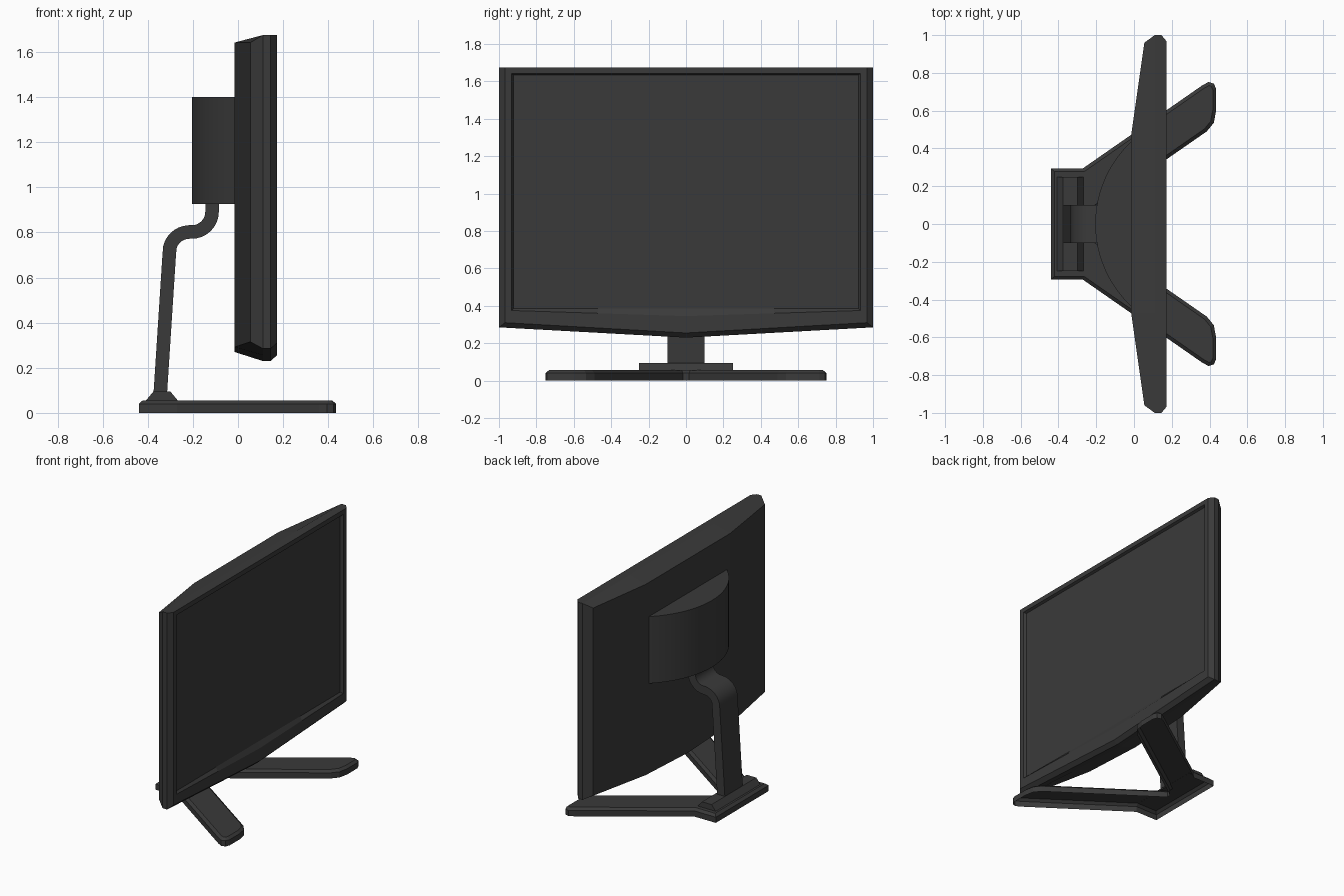
import bpy, bmesh, math
from mathutils import Vector

if "Cube" in bpy.data.objects:
    bpy.data.objects.remove(bpy.data.objects["Cube"])

dark = bpy.data.materials.new("dark_plastic")
dark.diffuse_color = (0.042, 0.042, 0.042, 1)
dark.use_nodes = True
dark.node_tree.nodes["Principled BSDF"].inputs["Base Color"].default_value = dark.diffuse_color


def finish(name, bm, smooth=False, recalc=True):
    if recalc:
        bmesh.ops.recalc_face_normals(bm, faces=bm.faces[:])
    me = bpy.data.meshes.new(name)
    bm.to_mesh(me)
    bm.free()
    ob = bpy.data.objects.new(name, me)
    bpy.context.collection.objects.link(ob)
    me.materials.append(dark)
    if smooth:
        bpy.ops.object.select_all(action='DESELECT')
        ob.select_set(True)
        bpy.context.view_layer.objects.active = ob
        bpy.ops.object.shade_smooth_by_angle(angle=math.radians(35))
    return ob


def skin(bm, rings):
    """Join successive closed rings with quads; returns the vertex rings."""
    loops = [[bm.verts.new(p) for p in r] for r in rings]
    for a, b in zip(loops, loops[1:]):
        n = len(a)
        for i in range(n):
            j = (i + 1) % n
            bm.faces.new((a[i], a[j], b[j], b[i]))
    return loops


def prism(name, outline, place, lo, hi, smooth=False):
    """Capped prism; place(u, v, t) maps the outline at depth t to 3D."""
    bm = bmesh.new()
    loops = skin(bm, [[place(u, v, t) for u, v in outline] for t in (lo, hi)])
    for l in loops:
        bm.faces.new(l)
    return finish(name, bm, smooth)


# Display panel: rings of the outline from the tapered back to the recessed screen
BREAK = 0.47


def panel_ring(x, w, top, mid, end, x_centre=None):
    ys = (-w, -BREAK, 0, BREAK, w)
    xs = [x if abs(y) == w or x_centre is None else x_centre for y in ys]
    bottom = [(xx, y, mid + (end - mid) * abs(y) / w) for xx, y in zip(xs, ys)]
    upper = [(xx, y, top) for xx, y in zip(xs, ys)]
    return bottom + upper[::-1]


bm = bmesh.new()
loops = skin(bm, [
    panel_ring(0.055, 0.96, 1.642, 0.27, 0.315, -0.015),
    panel_ring(0.11, 1.0, 1.675, 0.23, 0.285),
    panel_ring(0.145, 1.0, 1.675, 0.23, 0.285),
    panel_ring(0.172, 0.968, 1.675, 0.255, 0.31),
    panel_ring(0.172, 0.932, 1.642, 0.345, 0.375),
    panel_ring(0.155, 0.922, 1.634, 0.385, 0.385),
])
for l in (loops[0], loops[-1]):
    for i in range(4):
        bm.faces.new((l[i], l[i + 1], l[8 - i], l[9 - i]))
finish("display_panel", bm)

# Rear housing: shallow circular arc in plan
R, half = 0.596, 0.45
a0 = math.asin(half / R)
arc = []
for i in range(25):
    a = -a0 + 2 * a0 * i / 24
    arc.append((-0.205 + R - R * math.cos(a), R * math.sin(a)))
prism("rear_housing", arc, lambda u, v, t: (u, v, t), 0.927, 1.40, True)

# Neck: flat strip following an S-bend
path = [Vector((-0.345, 0.08)), Vector((-0.305, 0.70))]
c1 = Vector((-0.215, 0.712))
path += [c1 + 0.09 * Vector((math.cos(a), math.sin(a)))
         for a in (math.radians(165 - 72 * i / 7) for i in range(8))]
c2 = Vector((-0.205, 0.892))
path += [c2 + 0.09 * Vector((math.cos(a), math.sin(a)))
         for a in (math.radians(-78 + 78 * i / 7) for i in range(8))]
path.append(Vector((-0.115, 0.94)))
left, right = [], []
for i, p in enumerate(path):
    d = (path[min(i + 1, len(path) - 1)] - path[max(i - 1, 0)]).normalized()
    n = Vector((-d.y, d.x)) * 0.03
    left.append(p + n)
    right.append(p - n)
prism("neck", left + right[::-1], lambda u, v, t: (u, t, v), -0.1, 0.1, True)

# Collar where the neck meets the foot
prism("neck_collar", [(-0.41, 0.053), (-0.375, 0.095), (-0.30, 0.095), (-0.265, 0.053)],
      lambda u, v, t: (u, t, v), -0.25, 0.25)

# Foot: V-shaped shell, open underneath, with a chamfered top edge
side = [(-0.44, 0.295), (-0.27, 0.295), (0.36, 0.733), (0.395, 0.752), (0.423, 0.743),
        (0.435, 0.715), (0.435, 0.60), (0.422, 0.535), (0.385, 0.49), (-0.30, 0.015)]
outline = side + [(x, -y) for x, y in reversed(side)]
outline.reverse()  # counter-clockwise seen from above
bm = bmesh.new()
loops = skin(bm, [[(x, y, z) for x, y in outline] for z in (0, 0.04)])
top = bm.faces.new(loops[1])
bm.normal_update()
bmesh.ops.inset_region(bm, faces=[top], thickness=0.018, use_even_offset=True)
for v in top.verts:
    v.co.z = 0.056
finish("foot", bm, recalc=False)
